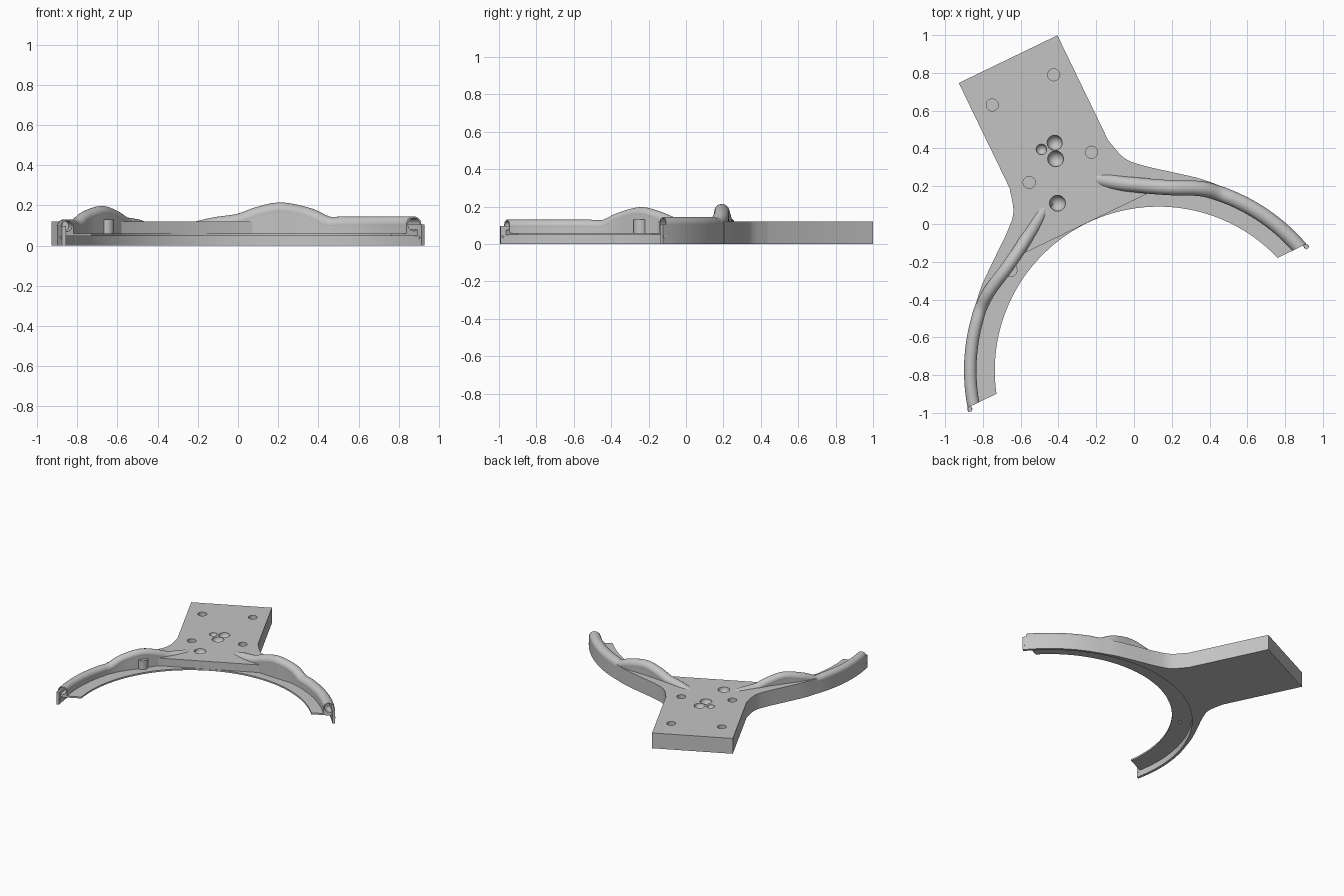
import bpy, bmesh, math
from mathutils import Matrix, Vector

cube = bpy.data.objects.get("Cube")
if cube:
    bpy.data.objects.remove(cube, do_unlink=True)

gray = bpy.data.materials.new("plain_gray")
gray.use_nodes = True
GRAY = (0.55, 0.55, 0.55, 1)
gray.diffuse_color = GRAY
gray.node_tree.nodes["Principled BSDF"].inputs["Base Color"].default_value = GRAY

# Symmetry frame: origin at the ring centre, local +y runs along the plate
FRAME = Matrix.Translation((0.13, -0.775, 0)) @ Matrix.Rotation(math.radians(25.8), 4, "Z")
INNER, SKIRT, OUTER, END = 0.867, 1.01, 1.03, 0.262
THICK, FLOOR, UNDER = 0.12, 0.06, 0.048


def finish(bm, name, local=True):
    if local:
        bmesh.ops.transform(bm, matrix=FRAME, verts=bm.verts)
    bmesh.ops.recalc_face_normals(bm, faces=bm.faces)
    mesh = bpy.data.meshes.new(name)
    bm.to_mesh(mesh)
    bm.free()
    mesh.materials.append(gray)
    ob = bpy.data.objects.new(name, mesh)
    bpy.context.collection.objects.link(ob)
    return ob


def activate(ob):
    bpy.ops.object.select_all(action="DESELECT")
    ob.select_set(True)
    bpy.context.view_layer.objects.active = ob


def smooth(ob):
    activate(ob)
    bpy.ops.object.shade_smooth_by_angle(angle=math.radians(35))


def cut(cutter, *targets):
    """Subtract the cutter from each target, then drop it."""
    for ob in targets:
        activate(ob)
        mod = ob.modifiers.new("cut", "BOOLEAN")
        mod.object, mod.operation, mod.solver = cutter, "DIFFERENCE", "EXACT"
        bpy.ops.object.modifier_apply(modifier=mod.name)
    bpy.data.objects.remove(cutter, do_unlink=True)


def spline(points, steps=8):
    """Smooth path through the points."""
    pts = [Vector(p) for p in points]
    pts = [2 * pts[0] - pts[1]] + pts + [2 * pts[-1] - pts[-2]]
    out = []
    for a, b, c, d in zip(pts, pts[1:], pts[2:], pts[3:]):
        for i in range(steps):
            t = i / steps
            out.append(0.5 * (2 * b + (c - a) * t + (2 * a - 5 * b + 4 * c - d) * t * t
                              + (3 * b - a - 3 * c + d) * t ** 3))
    return out + [pts[-2]]


def arc(radius, start, stop, count=28):
    angles = [start + (stop - start) * i / count for i in range(count + 1)]
    return [Vector((radius * math.sin(a), radius * math.cos(a))) for a in angles]


def prism(outline, bottom, top, name):
    bm = bmesh.new()
    face = bm.faces.new([bm.verts.new((p[0], p[1], bottom)) for p in outline])
    ext = bmesh.ops.extrude_face_region(bm, geom=[face])
    moved = [v for v in ext["geom"] if isinstance(v, bmesh.types.BMVert)]
    bmesh.ops.translate(bm, vec=(0, 0, top - bottom), verts=moved)
    return finish(bm, name)


def add_cylinder(bm, radius, depth, matrix, sides=32):
    bmesh.ops.create_cone(bm, cap_ends=True, segments=sides, radius1=radius,
                          radius2=radius, depth=depth, matrix=matrix)


def sweep(path, ring_at, name):
    """Sweep a ring along the path and trim it flush with the arm end."""
    bm = bmesh.new()
    rings = []
    for i, p in enumerate(path):
        tangent = (path[min(i + 1, len(path) - 1)] - path[max(i - 1, 0)]).normalized()
        side = tangent.cross(Vector((0, 0, 1))).normalized()
        rings.append([bm.verts.new(q) for q in ring_at(p, side, side.cross(tangent))])
    n = len(rings[0])
    for a, b in zip(rings, rings[1:]):
        for i in range(n):
            bm.faces.new((a[i], a[(i + 1) % n], b[(i + 1) % n], b[i]))
    bm.faces.new(rings[0])
    bm.faces.new(rings[-1])
    bmesh.ops.bisect_plane(bm, geom=bm.verts[:] + bm.edges[:] + bm.faces[:],
                           plane_co=(0, END, 0), plane_no=(0, -1, 0), clear_outer=True)
    bmesh.ops.holes_fill(bm, edges=[e for e in bm.edges if e.is_boundary])
    return finish(bm, name)


# Mounting plate with flared shoulders, cut straight along the front
flare = spline([(0.29, 1.21), (0.327, 1.09), (0.40, 1.011), (0.52, 0.915),
                (0.64, 0.818), (0.72, 0.737)])
half = [Vector((0.29, 1.83))] + flare + [Vector(p) for p in
        [(0.65, 0.75), (0.618, 0.769), (0.495, 0.835), (0.41, 0.868)]]
plate = prism(half + [Vector((-p.x, p.y)) for p in reversed(half)], 0, THICK, "mounting_plate")

# Thin crescent floor of both arms
inner_end, outer_end = math.acos(END / INNER), math.acos(END / OUTER)
floor = prism(arc(OUTER, -outer_end, outer_end, 64) + arc(INNER, inner_end, -inner_end, 64),
              UNDER, FLOOR, "arm_floor")

# Round recess under the plate
bm = bmesh.new()
add_cylinder(bm, SKIRT, 2 * UNDER, Matrix.Identity(4), 160)
cut(finish(bm, "recess_cutter"), plate)

# Screw holes and round sockets in the plate
bm = bmesh.new()
for x, y in [(-0.425, 0.79), (-0.75, 0.63), (-0.225, 0.38), (-0.555, 0.22)]:
    add_cylinder(bm, 0.032, 0.1, Matrix.Translation((x, y, THICK)))
for x, y, r in [(-0.42, 0.43, 0.04), (-0.49, 0.395, 0.028),
                (-0.415, 0.345, 0.042), (-0.405, 0.11, 0.042)]:
    bmesh.ops.create_uvsphere(bm, u_segments=32, v_segments=16, radius=r,
                              matrix=Matrix.Translation((x, y, THICK)))
cut(finish(bm, "hole_cutter", local=False), plate)

# Peg standing on the right arm, bored from below
PEG = Vector((-0.655, -0.243, 0))
bm = bmesh.new()
add_cylinder(bm, 0.038, 0.075, Matrix.Translation(PEG + Vector((0, 0, 0.0925))))
peg = finish(bm, "arm_peg", local=False)
bm = bmesh.new()
add_cylinder(bm, 0.026, 0.2, Matrix.Translation(PEG))
cut(finish(bm, "peg_cutter", local=False), floor, peg)
for ob in (plate, floor, peg):
    smooth(ob)

# Tubes: start in the plate, hump over the shoulder, follow the outer rim
for sign, r, rest, drop, label in ((1, 0.04, 0.105, 0.0, "left"),
                                   (-1, 0.033, 0.097, 0.01, "right")):
    run = OUTER - r
    points = [(0.14, 1.06, 0.08), (0.21, 1.008, 0.1), (0.269, 0.967, 0.11),
              (0.32, 0.936, 0.12), (0.399, 0.888, 0.153), (0.497, 0.833, 0.174),
              (0.618, 0.77, 0.147)]
    points = [(x, y, z - drop * min(1, (x - 0.14) * 5)) for x, y, z in points]
    rim = arc(run, math.radians(44.5), math.acos((END - 0.04) / run), 7)
    points += [(p.x, p.y, rest) for p in rim]
    path = [Vector((sign * p.x, p.y, p.z)) for p in spline(points)]

    def circle(p, side, up):
        turns = [2 * math.pi * i / 24 for i in range(24)]
        return [p + r * (side * math.cos(a) + up * math.sin(a)) for a in turns]

    def web(p, side, up):
        a, b = p - side * r * 0.98, p + side * r * 0.98
        return [a, b, Vector((b.x, b.y, UNDER)), Vector((a.x, a.y, UNDER))]

    tube = sweep(path, circle, label + "_tube")
    wall = sweep(path, web, label + "_tube_wall")

    # Bore in the open tube end
    tip = Vector((sign * math.sqrt(run ** 2 - END ** 2), END, rest))
    aim = Vector((tip.y, -tip.x, 0)).to_track_quat("Z", "Y").to_matrix().to_4x4()
    if sign < 0:
        aim = Vector((tip.y, -tip.x, 0)).to_track_quat("-Z", "Y").to_matrix().to_4x4()
    bm = bmesh.new()
    add_cylinder(bm, r * 0.8, 0.2, Matrix.Translation(tip) @ aim)
    cut(finish(bm, "bore_cutter"), tube, wall)

    # Thin outer skirt, reaching a little past the arm end
    stop = math.acos((END - 0.022) / OUTER)
    ribbon = arc(OUTER, math.radians(41), stop) + arc(SKIRT, stop, math.radians(41))
    skirt = prism([(sign * p.x, p.y) for p in ribbon], 0, rest, label + "_skirt")
    for ob in (tube, wall, skirt):
        smooth(ob)

    # Small pin at the skirt tip
    bm = bmesh.new()
    add_cylinder(bm, 0.007, 0.026, Matrix.Translation((sign * 0.989, END - 0.012, 0.04))
                 @ Matrix.Rotation(math.pi / 2, 4, "Y"), 16)
    smooth(finish(bm, label + "_latch_pin"))
